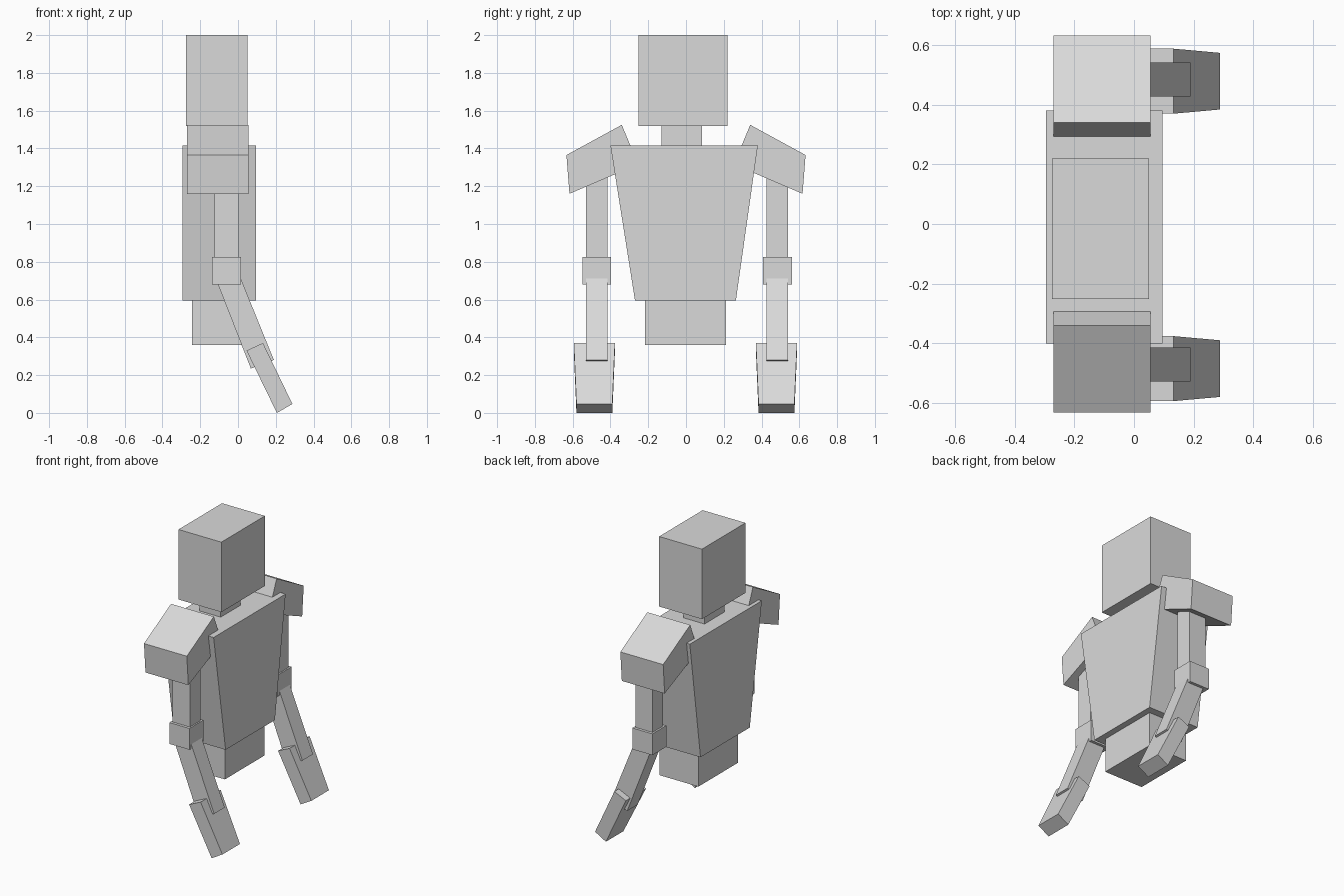
import bpy
import bmesh

cube = bpy.data.objects.get("Cube")
if cube:
    bpy.data.objects.remove(cube, do_unlink=True)

# Single flat grey
grey = bpy.data.materials.new("plain_grey")
grey.use_nodes = True
colour = (0.7, 0.7, 0.7, 1)
grey.diffuse_color = colour
grey.node_tree.nodes["Principled BSDF"].inputs["Base Color"].default_value = colour


def loft(name, ring_a, ring_b):
    """Solid block between two matching four-point rings."""
    bm = bmesh.new()
    a = [bm.verts.new(p) for p in ring_a]
    b = [bm.verts.new(p) for p in ring_b]
    n = len(a)
    bm.faces.new(a)
    bm.faces.new(b[::-1])
    for i in range(n):
        j = (i + 1) % n
        bm.faces.new((a[j], a[i], b[i], b[j]))
    bmesh.ops.recalc_face_normals(bm, faces=bm.faces)
    mesh = bpy.data.meshes.new(name)
    bm.to_mesh(mesh)
    bm.free()
    mesh.materials.append(grey)
    obj = bpy.data.objects.new(name, mesh)
    bpy.context.collection.objects.link(obj)
    return obj


def block(name, x, y, z, y_top=None):
    """Box from (min, max) ranges; y_top tapers the upper end."""
    def ring(ys, h):
        return [(x[0], ys[0], h), (x[1], ys[0], h), (x[1], ys[1], h), (x[0], ys[1], h)]
    return loft(name, ring(y, z[0]), ring(y_top or y, z[1]))


def limb(name, profile, widths, centre):
    """Side profile in x and z, with a half width in y for each point."""
    rings = [[(x, centre + s * w, z) for (x, z), w in zip(profile, widths)] for s in (-1, 1)]
    return loft(name, *rings)


# Trunk and head
block("head", (-0.275, 0.05), (-0.252, 0.22), (1.52, 2.0))
block("neck", (-0.20, -0.04), (-0.13, 0.085), (1.40, 1.53))
block("torso", (-0.295, 0.095), (-0.27, 0.264), (0.595, 1.415), (-0.40, 0.38))
block("pelvis", (-0.243, 0.052), (-0.216, 0.213), (0.36, 0.61))

# Arms, one on each side along y
shoulder_profile = [(0.34, 1.525), (0.633, 1.365), (0.617, 1.16), (0.253, 1.316)]
forearm_profile = [(-0.11, 0.69), (0.005, 0.735), (0.19, 0.28), (0.068, 0.235)]
hand_profile = [(0.045, 0.33), (0.132, 0.37), (0.288, 0.047), (0.206, 0.0)]

for side, s, arm_y, hand_y in (("front", -1, -0.472, -0.485), ("rear", 1, 0.484, 0.479)):
    loft(side + "_shoulder", *[[(x, s * y, z) for y, z in shoulder_profile] for x in (-0.27, 0.055)])
    block(side + "_upper_arm", (-0.125, 0.005), (arm_y - 0.057, arm_y + 0.057), (0.81, 1.3))
    block(side + "_elbow", (-0.137, 0.015), (arm_y - 0.076, arm_y + 0.076), (0.68, 0.826))
    limb(side + "_forearm", forearm_profile, [0.057] * 4, arm_y)
    limb(side + "_hand", hand_profile, (0.109, 0.109, 0.095, 0.095), hand_y)
